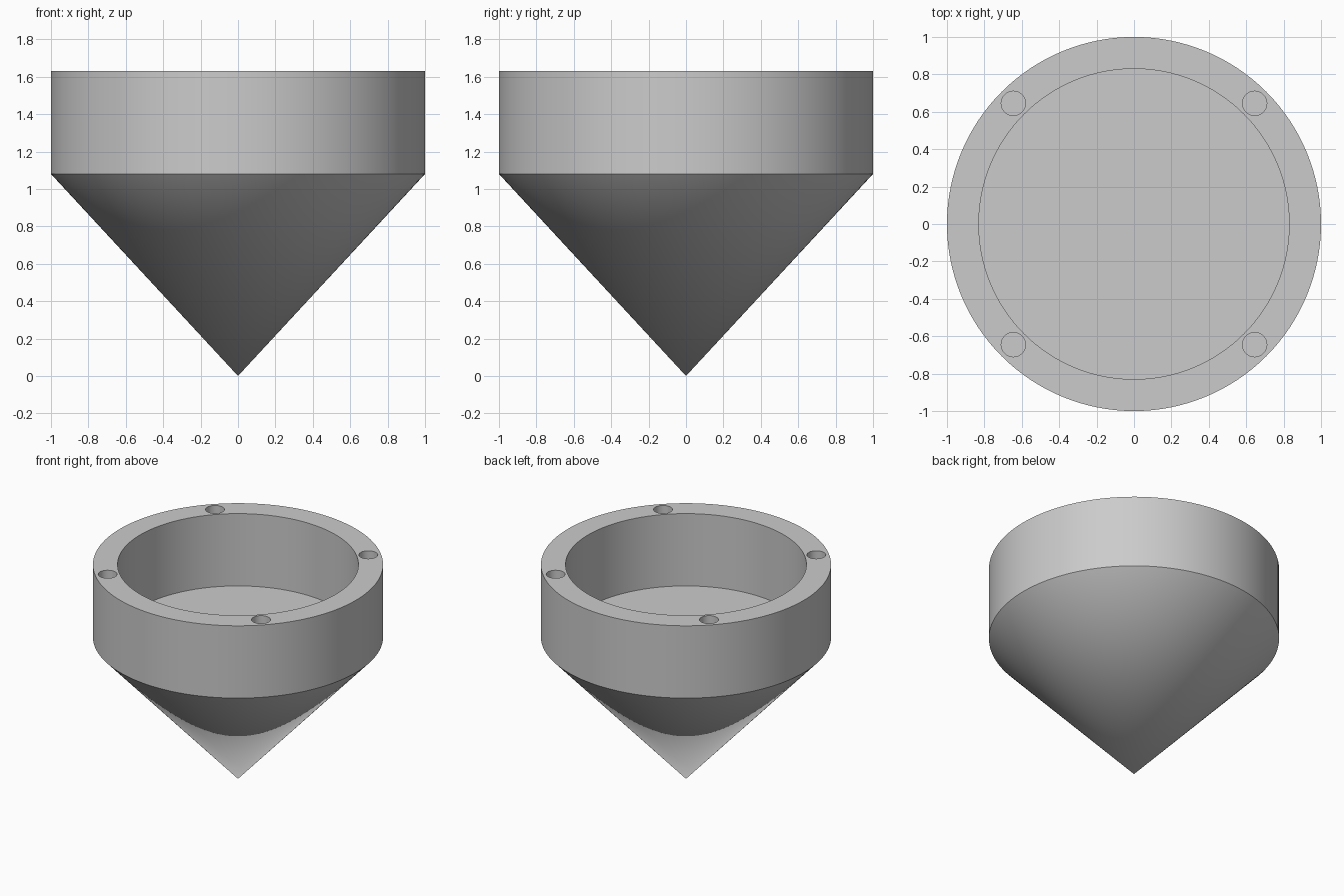
import bpy, bmesh, math
from mathutils import Matrix, Vector

if "Cube" in bpy.data.objects:
    bpy.data.objects.remove(bpy.data.objects["Cube"])

SEG = 128
TOP, SEAT = 1.63, 1.08      # rim height, cone/ring joint and cavity floor
INNER = 0.83                # cavity radius
HOLE_R, HOLE_POS = 0.065, 0.645


def make_object(name, bm):
    bmesh.ops.recalc_face_normals(bm, faces=bm.faces[:])
    mesh = bpy.data.meshes.new(name)
    bm.to_mesh(mesh)
    bm.free()
    obj = bpy.data.objects.new(name, mesh)
    bpy.context.collection.objects.link(obj)
    return obj


# Body: lathed profile of solid cone, outer wall, flat rim, cavity wall and floor
profile = [(0, 0), (1, SEAT), (1, TOP), (INNER, TOP), (INNER, SEAT), (0, SEAT)]
bm = bmesh.new()
verts = [bm.verts.new((r, 0, z)) for r, z in profile]
edges = [bm.edges.new(pair) for pair in zip(verts, verts[1:])]
bmesh.ops.spin(bm, geom=verts + edges, cent=(0, 0, 0), axis=(0, 0, 1),
               angle=math.tau, steps=SEG, use_duplicate=False)
bmesh.ops.remove_doubles(bm, verts=bm.verts[:], dist=1e-4)
body = make_object("funnel_body", bm)

# Cutter: four screw holes in the rim
bm = bmesh.new()
bottom, top = SEAT + 0.005, TOP + 0.1
for sx in (-1, 1):
    for sy in (-1, 1):
        centre = Vector((sx * HOLE_POS, sy * HOLE_POS, (bottom + top) / 2))
        bmesh.ops.create_cone(bm, cap_ends=True, segments=48, radius1=HOLE_R,
                              radius2=HOLE_R, depth=top - bottom,
                              matrix=Matrix.Translation(centre))
cutter = make_object("screw_hole_cutter", bm)
cutter.hide_render = True

# Drill the holes, then drop the cutter
bpy.context.view_layer.objects.active = body
body.select_set(True)
mod = body.modifiers.new("screw_holes", 'BOOLEAN')
mod.operation, mod.solver, mod.object = 'DIFFERENCE', 'EXACT', cutter
bpy.ops.object.modifier_apply(modifier=mod.name)
bpy.data.objects.remove(cutter)
bpy.ops.object.shade_smooth_by_angle(angle=math.radians(35))
